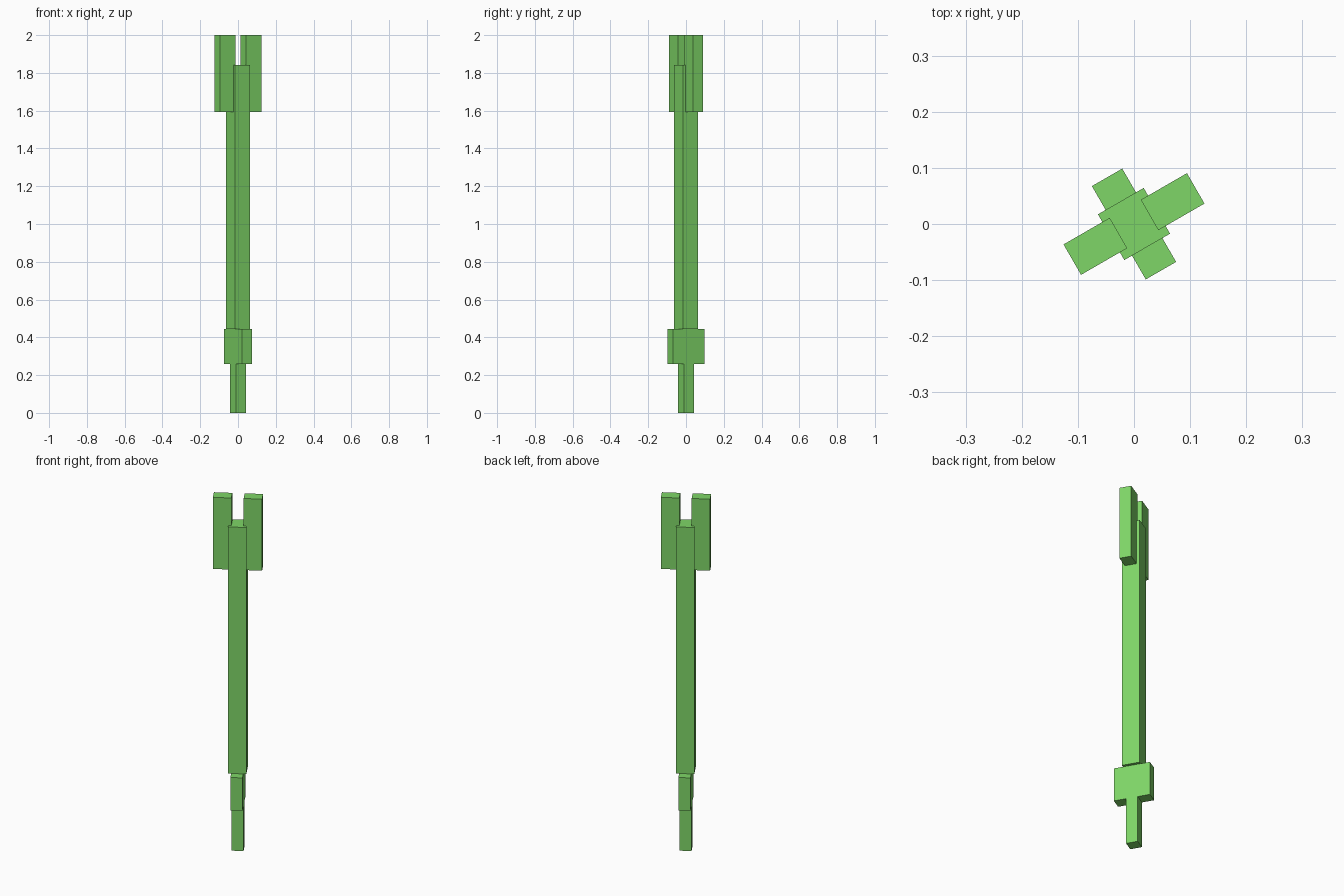
import bpy
import math
from mathutils import Matrix

if "Cube" in bpy.data.objects:
    bpy.data.objects.remove(bpy.data.objects["Cube"])

green = bpy.data.materials.new("leaf_green")
green.diffuse_color = (0.21, 0.67, 0.135, 1.0)
green.use_nodes = True
green.node_tree.nodes["Principled BSDF"].inputs["Base Color"].default_value = green.diffuse_color

# the whole model is turned 30 degrees about the vertical axis
TURN = Matrix.Rotation(math.radians(30), 4, 'Z')


def box(name, cx, width, depth, z0, z1):
    """Box centred at (cx, 0) in the turned frame, from height z0 to z1."""
    bpy.ops.mesh.primitive_cube_add(size=1)
    obj = bpy.context.object
    obj.name = name
    obj.data.transform(TURN @ Matrix.Translation((cx, 0, (z0 + z1) / 2))
                       @ Matrix.Diagonal((width, depth, z1 - z0, 1)))
    obj.data.materials.append(green)
    return obj


# thin foot, wider cross block and long shaft
box("foot", 0, 0.062, 0.062, 0.0, 0.258)
box("cross_block", 0, 0.0625, 0.192, 0.258, 0.445)
box("shaft", 0, 0.094, 0.094, 0.445, 1.843)

# two prongs at the top
for side, name in ((-1, "left_prong"), (1, "right_prong")):
    box(name, side * 0.0795, 0.095, 0.0625, 1.594, 2.0)
